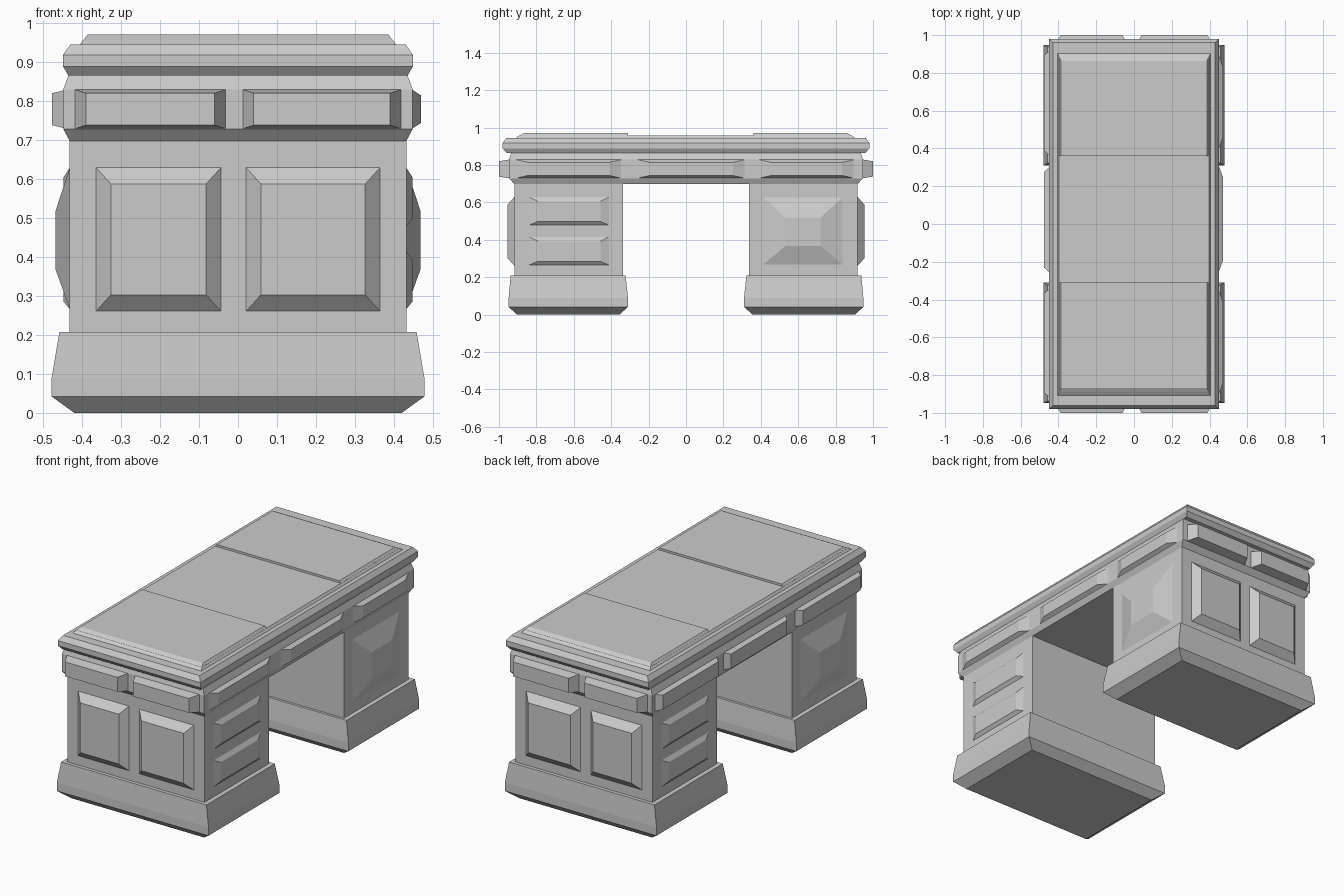
import bpy

if "Cube" in bpy.data.objects:
    bpy.data.objects.remove(bpy.data.objects["Cube"])


def make_object(name, verts, faces):
    mesh = bpy.data.meshes.new(name)
    mesh.from_pydata(verts, [], faces)
    mesh.update()
    obj = bpy.data.objects.new(name, mesh)
    bpy.context.collection.objects.link(obj)
    return obj


def stack(name, rings):
    """Closed solid through rectangular rings (x0, x1, y0, y1, z), bottom to top."""
    verts, faces = [], [(3, 2, 1, 0)]
    for x0, x1, y0, y1, z in rings:
        verts += [(x0, y0, z), (x1, y0, z), (x1, y1, z), (x0, y1, z)]
    for r in range(len(rings) - 1):
        a = 4 * r
        for i in range(4):
            j = (i + 1) % 4
            faces.append((a + i, a + j, a + 4 + j, a + 4 + i))
    t = len(verts) - 4
    faces.append((t, t + 1, t + 2, t + 3))
    return make_object(name, verts, faces)


def panel(name, axis, sign, base, tip, u, z, du, dz_low, dz_high):
    """Raised panel with bevelled edges on an x or y facing side."""
    verts = []
    for d, iu, il, ih in ((base, 0, 0, 0), (tip, du, dz_low, dz_high)):
        u0, u1, z0, z1 = u[0] + iu, u[1] - iu, z[0] + il, z[1] - ih
        for a, b in ((u0, z0), (u1, z0), (u1, z1), (u0, z1)):
            verts.append((sign * d, a, b) if axis == 'x' else (a, sign * d, b))
    faces = [(3, 2, 1, 0), (4, 5, 6, 7)]
    faces += [(i, (i + 1) % 4, (i + 1) % 4 + 4, i + 4) for i in range(4)]
    # outward winding depends on which side the panel sits on
    if (axis == 'x') != (sign > 0):
        faces = [f[::-1] for f in faces]
    return make_object(name, verts, faces)


# Pedestals with flared plinths
for s, tag in ((-1, "front"), (1, "back")):
    def ring(x, inner, outer, z):
        y = sorted((s * inner, s * outer))
        return (-x, x, y[0], y[1], z)
    stack(tag + "_plinth", [ring(0.42, 0.355, 0.905, 0), ring(0.478, 0.31, 0.948, 0.042),
                            ring(0.478, 0.31, 0.948, 0.09), ring(0.458, 0.323, 0.938, 0.208)])
    stack(tag + "_pedestal", [ring(0.432, 0.337, 0.918, 0.2), ring(0.432, 0.337, 0.918, 0.705)])

# Frieze and moulded table top
profile = [(0.432, 0.918, 0.698), (0.448, 0.945, 0.728), (0.448, 0.945, 0.83),
           (0.435, 0.96, 0.865), (0.449, 0.98, 0.889), (0.449, 0.98, 0.918),
           (0.43, 0.96, 0.945)]
# the neck follows the frieze inward before the top flares out
stack("frieze", [(-x, x, -y, y, z) for x, y, z in profile[:3]]
      + [(-0.435, 0.435, -0.935, 0.935, 0.865)])
stack("table_top", [(-x, x, -y, y, z) for x, y, z in profile[3:]])

# Raised writing surface: low middle, two higher ends
stack("writing_surface", [(-0.406, 0.406, -0.91, 0.905, 0.944), (-0.396, 0.396, -0.89, 0.885, 0.958)])
stack("front_surface_leaf", [(-0.396, 0.396, -0.89, -0.31, 0.957), (-0.386, 0.386, -0.868, -0.31, 0.97)])
stack("back_surface_leaf", [(-0.396, 0.396, 0.36, 0.885, 0.957), (-0.386, 0.386, 0.36, 0.862, 0.97)])

# End panels on pedestals and frieze
for s, tag in ((-1, "front"), (1, "back")):
    for x0, x1, side in ((-0.365, -0.043, "left"), (0.02, 0.365, "right")):
        panel(f"{tag}_{side}_end_panel", 'y', s, 0.917, 0.955, (x0, x1), (0.26, 0.63), 0.039, 0.043, 0.043)
    for x0, x1, side in ((-0.42, -0.03, "left"), (0.01, 0.42, "right")):
        panel(f"{tag}_{side}_frieze_panel", 'y', s, 0.94, 1.0, (x0, x1), (0.728, 0.83), 0.03, 0.01, 0.01)

# Long side frieze drawers: long bevels on the right, short on the left
for i, u in enumerate(((-0.915, -0.34), (-0.265, 0.32), (0.385, 0.905))):
    panel(f"right_frieze_drawer_{i}", 'x', 1, 0.445, 0.47, u, (0.728, 0.83), 0.07, 0.016, 0.016)
for i, u in enumerate(((-0.92, -0.34), (-0.26, 0.305), (0.36, 0.92))):
    panel(f"left_frieze_drawer_{i}", 'x', -1, 0.445, 0.477, u, (0.73, 0.828), 0.03, 0.008, 0.008)

# Pedestal drawers and pyramid door, swapped end for end on the two sides
for s, tag in ((1, "right"), (-1, "left")):
    drawer_u = sorted((-s * 0.84, -s * 0.41))
    door_u = sorted((s * 0.41, s * 0.84))
    for z0, name in ((0.265, "lower"), (0.478, "upper")):
        panel(f"{tag}_{name}_drawer", 'x', s, 0.431, 0.447, drawer_u, (z0, z0 + 0.152), 0.048, 0.02, 0.025)
    panel(tag + "_door_panel", 'x', s, 0.431, 0.468, door_u, (0.265, 0.63), 0.122, 0.103, 0.112)
